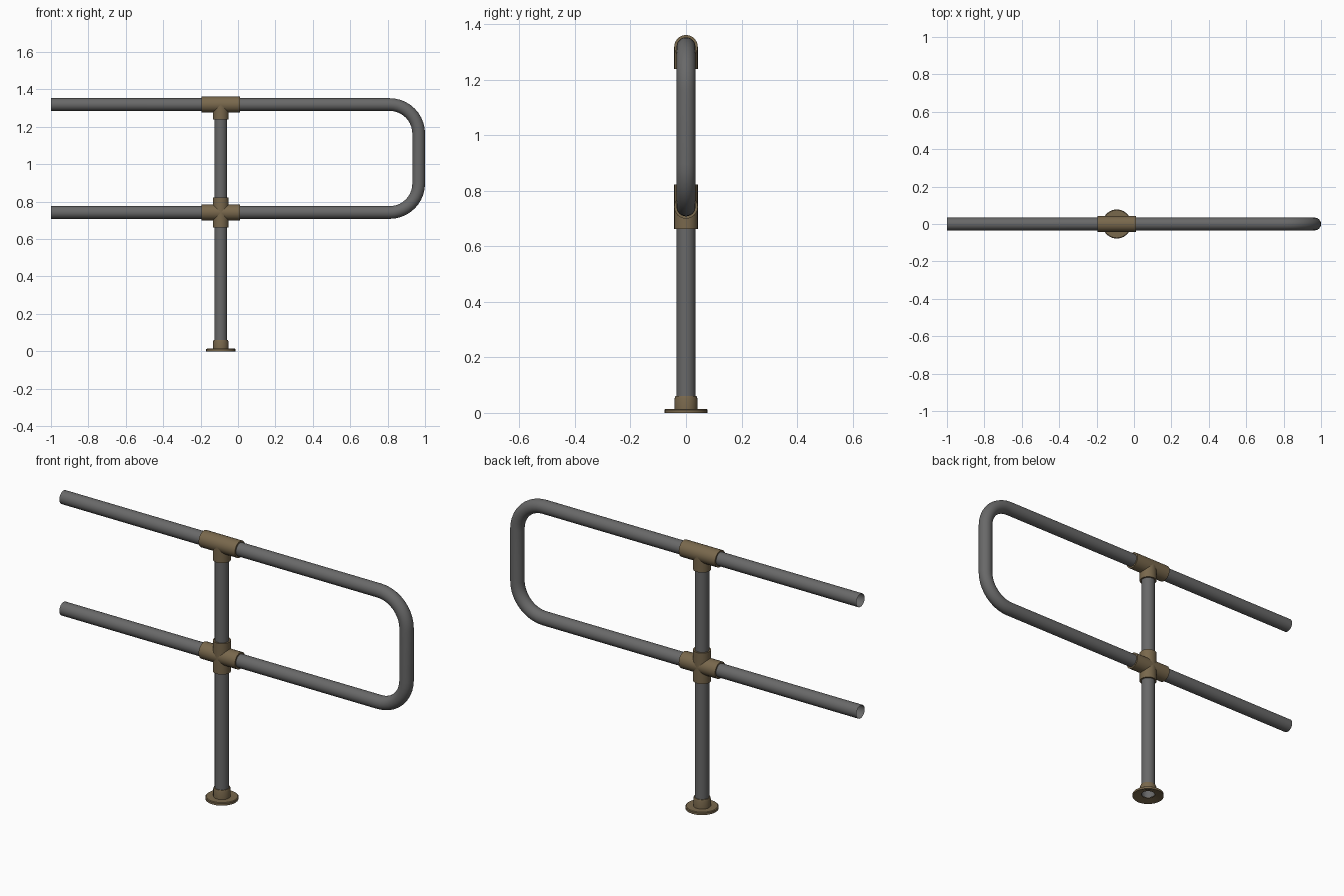
import bpy, bmesh, math
from mathutils import Vector

if "Cube" in bpy.data.objects:
    bpy.data.objects.remove(bpy.data.objects["Cube"])

SIDES = 24
POST_X, TOP_Z, MID_Z = -0.092, 1.319, 0.742
PIPE_R, FIT_R = 0.034, 0.0425


def material(name, rgb):
    m = bpy.data.materials.new(name)
    m.diffuse_color = (*rgb, 1)
    m.use_nodes = True
    m.node_tree.nodes["Principled BSDF"].inputs["Base Color"].default_value = m.diffuse_color
    return m


GREY = material("pipe grey", (0.14, 0.14, 0.14))
BROWN = material("fitting bronze", (0.19, 0.138, 0.073))


def make_object(name, bm, mat):
    bmesh.ops.recalc_face_normals(bm, faces=bm.faces)
    mesh = bpy.data.meshes.new(name)
    bm.to_mesh(mesh)
    bm.free()
    mesh.materials.append(mat)
    ob = bpy.data.objects.new(name, mesh)
    bpy.context.collection.objects.link(ob)
    bpy.ops.object.select_all(action='DESELECT')
    ob.select_set(True)
    bpy.context.view_layer.objects.active = ob
    bpy.ops.object.shade_smooth_by_angle(angle=math.radians(35))
    return ob


def bridge(bm, rings):
    for a, b in zip(rings, rings[1:]):
        for i in range(SIDES):
            j = (i + 1) % SIDES
            bm.faces.new((a[i], a[j], b[j], b[i]))


def sweep(bm, path):
    """Open tube along a path of (x, z, radius) points in the XZ plane."""
    pts = [Vector((x, 0, z)) for x, z, r in path]
    rings = []
    for k, p in enumerate(pts):
        # repeated centres (ring ends) look further along for the direction
        t = pts[min(k + 1, len(pts) - 1)] - pts[max(k - 1, 0)]
        t.normalize()
        n = Vector((-t.z, 0, t.x))
        r = path[k][2]
        rings.append([bm.verts.new(p + n * (r * math.cos(a)) + Vector((0, r * math.sin(a), 0)))
                      for a in (2 * math.pi * i / SIDES for i in range(SIDES))])
    bridge(bm, rings)


# looped handrail: top rail, two rounded corners, lower rail
BEND = 0.155
cx = 1 - PIPE_R - BEND
path = [(-1, TOP_Z)]
for cz, start in ((TOP_Z - BEND, 90), (MID_Z + BEND, 0)):
    for k in range(11):
        a = math.radians(start - 9 * k)
        path.append((cx + BEND * math.cos(a), cz + BEND * math.sin(a)))
path.append((-1, MID_Z))
bm = bmesh.new()
sweep(bm, [(x, z, PIPE_R) for x, z in path])
make_object("looped_rail", bm, GREY)

# upright post
bm = bmesh.new()
sweep(bm, [(POST_X, 0.012, PIPE_R), (POST_X, TOP_Z, PIPE_R)])
make_object("post", bm, GREY)


def sleeve(bm, a, b):
    """Fitting arm from a to b with annular ends closing onto the pipe."""
    sweep(bm, [(*a, PIPE_R), (*a, FIT_R), (*b, FIT_R), (*b, PIPE_R)])


# pipe fittings: tee on the top rail, cross on the lower rail
for name, z, up in (("top_tee", TOP_Z, 0.0), ("middle_cross", MID_Z, 0.08)):
    bm = bmesh.new()
    sleeve(bm, (POST_X - 0.104, z), (POST_X + 0.104, z))
    sleeve(bm, (POST_X, z - 0.08), (POST_X, z + up))
    make_object(name, bm, BROWN)

# floor flange: hollow underside, disc, collar with chamfered lip
profile = [(PIPE_R, 0.010), (0.045, 0.010), (0.070, 0.0), (0.078, 0.0), (0.078, 0.011),
           (0.074, 0.014), (0.041, 0.014), (0.041, 0.052), (0.038, 0.061), (PIPE_R, 0.061)]
bm = bmesh.new()
bridge(bm, [[bm.verts.new((POST_X + r * math.cos(2 * math.pi * i / SIDES),
                           r * math.sin(2 * math.pi * i / SIDES), z))
             for i in range(SIDES)] for r, z in profile])
make_object("floor_flange", bm, BROWN)
